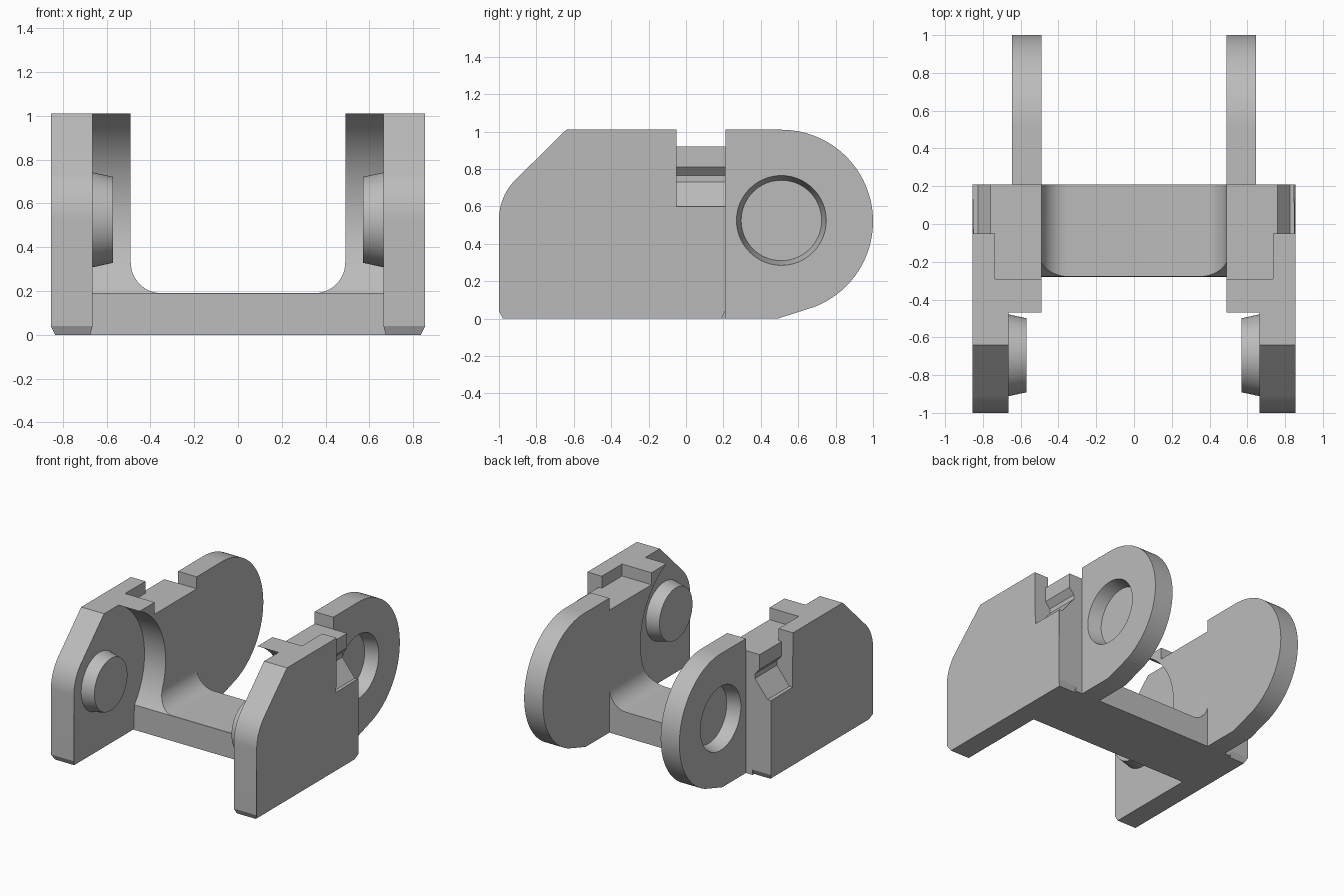
import bpy, bmesh
from math import radians, sin, cos
from mathutils import Vector

cube = bpy.data.objects.get("Cube")
if cube:
    bpy.data.objects.remove(cube, do_unlink=True)

grey = bpy.data.materials.new("plain_grey")
grey.use_nodes = True
colour = (0.5, 0.5, 0.5, 1)
grey.diffuse_color = colour
grey.node_tree.nodes["Principled BSDF"].inputs["Base Color"].default_value = colour


def arc(u, v, r, start, end, n=24):
    """Points along an arc, angles in degrees."""
    angles = [radians(start + (end - start) * i / n) for i in range(n + 1)]
    return [(u + r * cos(a), v + r * sin(a)) for a in angles]


def finish(name, bm):
    bmesh.ops.recalc_face_normals(bm, faces=bm.faces)
    mesh = bpy.data.meshes.new(name)
    bm.to_mesh(mesh)
    bm.free()
    mesh.materials.append(grey)
    obj = bpy.data.objects.new(name, mesh)
    bpy.context.collection.objects.link(obj)
    return obj


def prism(name, points, axis, a, b):
    """Extrude a profile along x (points are y, z) or along y (points are x, z)."""
    bm = bmesh.new()
    place = (lambda u, v: (a, u, v)) if axis == "x" else (lambda u, v: (u, a, v))
    face = bm.faces.new([bm.verts.new(place(u, v)) for u, v in points])
    new = bmesh.ops.extrude_face_region(bm, geom=[face])["geom"]
    shift = Vector((b - a, 0, 0) if axis == "x" else (0, b - a, 0))
    bmesh.ops.translate(bm, vec=shift, verts=[g for g in new if isinstance(g, bmesh.types.BMVert)])
    return finish(name, bm)


def cone(name, x1, r1, x2, r2, y, z, n=64):
    """Tapered disc along x."""
    bm = bmesh.new()
    rings = [[bm.verts.new((x, y + u, z + v)) for u, v in arc(0, 0, r, 0, 360, n)[:-1]]
             for x, r in ((x1, r1), (x2, r2))]
    for ring in rings:
        bm.faces.new(ring)
    for i in range(n):
        j = (i + 1) % n
        bm.faces.new((rings[0][i], rings[0][j], rings[1][j], rings[1][i]))
    return finish(name, bm)


def boolean(obj, cutter, operation="DIFFERENCE"):
    mod = obj.modifiers.new("cut", "BOOLEAN")
    mod.operation, mod.solver, mod.object = operation, "EXACT", cutter
    bpy.context.view_layer.objects.active = obj
    bpy.ops.object.modifier_apply(modifier=mod.name)


def smooth(obj):
    bpy.ops.object.select_all(action="DESELECT")
    obj.select_set(True)
    bpy.context.view_layer.objects.active = obj
    bpy.ops.object.shade_smooth_by_angle(angle=radians(25))


PIN_Y, PIN_Z, TOP, REAR = -0.695, 0.525, 1.01, 0.21
cutters, parts = [], []

# Cradle: U-shaped section, trimmed to a concave front
u_section = ([(-0.7, 0), (0.7, 0), (0.7, TOP), (0.49, TOP)]
             + arc(0.35, 0.33, 0.14, 0, -90, 12)
             + arc(-0.35, 0.33, 0.14, -90, -180, 12)
             + [(-0.49, TOP), (-0.7, TOP)])
cradle = prism("cradle", u_section, "y", -0.8, REAR)
side_shape = ([(0.5, -0.2), (0.5, 1.3), (-0.47, 1.3)]
              + arc(PIN_Y, PIN_Z, 0.535, 65, -39, 40) + [(-0.28, -0.2)])
trim = prism("cradle_trim", side_shape, "x", -1, 1)
boolean(cradle, trim, "INTERSECT")
cutters.append(trim)
parts.append(cradle)

plate_shape = ([(-1, 0), (-1, 0.04)] + arc(-0.7, 0.53, 0.3, 180, 135, 12)
               + [(-0.64, TOP), (REAR, TOP), (REAR, 0.04), (REAR, 0)])
lug_shape = [(REAR, 0), (REAR, TOP)] + arc(0.51, 0.52, 0.49, 90, -69, 48) + [(0.49, 0)]
# Undercut catch in the outer face
catch_shape = [(0.71, 1.2), (0.71, 0.92), (0.76, 0.92), (0.76, 0.81), (0.72, 0.765),
               (0.72, 0.73), (0.825, 0.6), (0.95, 0.6), (0.95, 1.2)]

for side, s in (("left", 1), ("right", -1)):
    # Side plate with a chamfered foot
    plate = prism(side + "_side_plate", plate_shape, "x", s * 0.665, s * 0.855)
    for v in plate.data.vertices:
        if v.co.z < 0.001:
            v.co.x -= s * (0.02 if abs(v.co.x) > 0.8 else -0.01)
            v.co.y += 0.02 if v.co.y < 0 else -0.02

    # Top notch and catch slot
    notch = prism(side + "_notch_cutter",
                  [(-0.29, 0.92), (0.3, 0.92), (0.3, 1.2), (-0.29, 1.2)],
                  "x", s * 0.4, s * 0.735)
    catch = prism(side + "_catch_cutter", [(s * x, z) for x, z in catch_shape], "y", -0.05, 0.3)
    boolean(cradle, notch)
    boolean(plate, notch)
    boolean(plate, catch)

    # Rear lug with a blind tapered socket
    lug = prism(side + "_rear_lug", lug_shape, "x", s * 0.49, s * 0.645)
    socket = cone(side + "_socket_cutter", s * 0.545, 0.215, s * 0.665, 0.245, 0.51, PIN_Z)
    boolean(lug, socket)

    # Tapered pivot pin
    pin = cone(side + "_pivot_pin", s * 0.67, 0.218, s * 0.57, 0.196, PIN_Y, PIN_Z)
    cutters += [notch, catch, socket]
    parts += [plate, lug, pin]

for cutter in cutters:
    bpy.data.objects.remove(cutter, do_unlink=True)
for part in parts:
    smooth(part)
